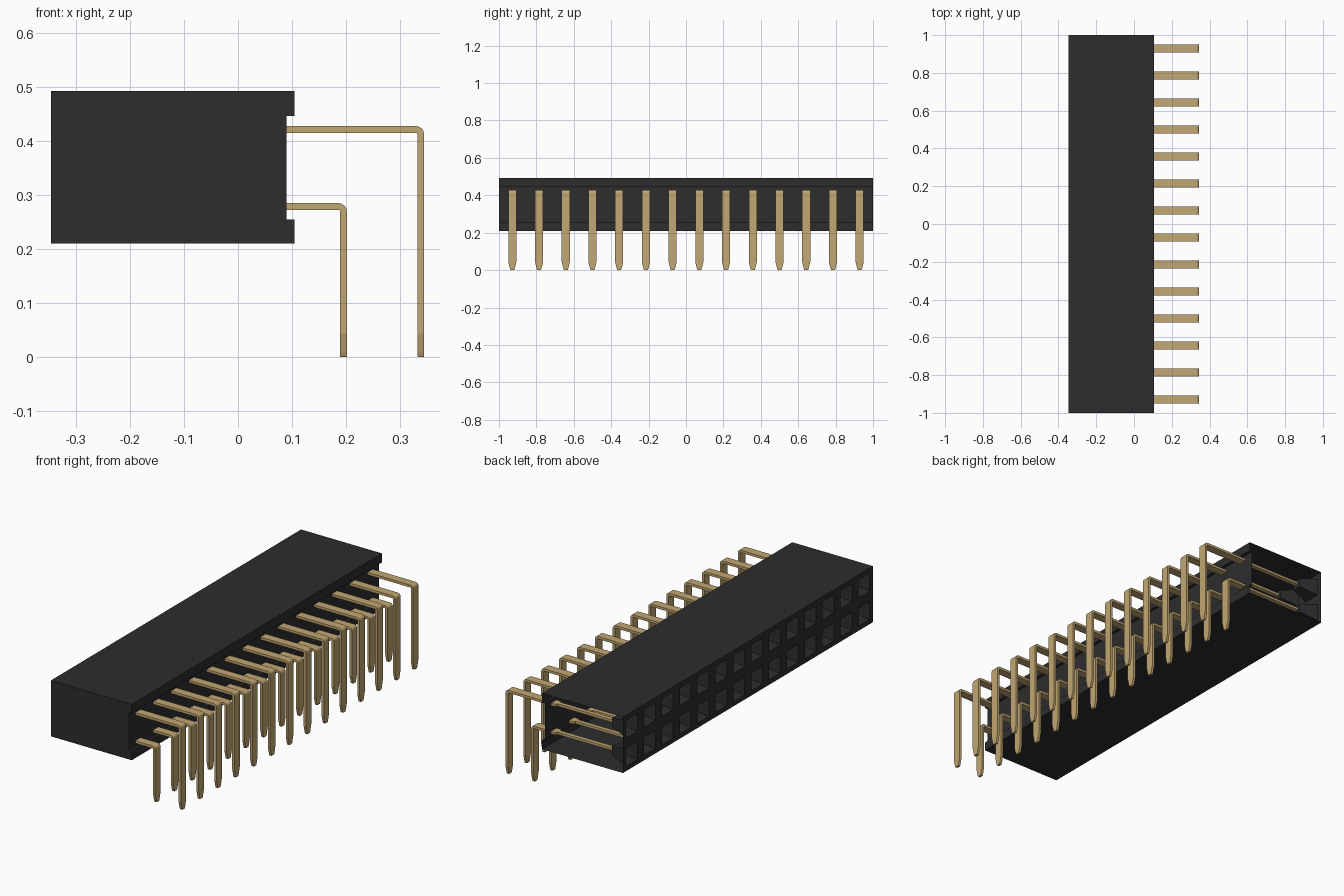
import bpy, bmesh, math
from mathutils import Vector

if "Cube" in bpy.data.objects:
    bpy.data.objects.remove(bpy.data.objects["Cube"], do_unlink=True)


def material(name, rgb):
    m = bpy.data.materials.new(name)
    m.use_nodes = True
    m.diffuse_color = (*rgb, 1)
    m.node_tree.nodes["Principled BSDF"].inputs["Base Color"].default_value = (*rgb, 1)
    return m


def finish(bm, name, mat):
    bmesh.ops.remove_doubles(bm, verts=bm.verts, dist=1e-5)
    bmesh.ops.recalc_face_normals(bm, faces=bm.faces)
    mesh = bpy.data.meshes.new(name)
    bm.to_mesh(mesh)
    bm.free()
    mesh.materials.append(mat)
    return mesh


def add(name, mesh, y=0):
    ob = bpy.data.objects.new(name, mesh)
    ob.location.y = y
    bpy.context.collection.objects.link(ob)


black = material("black plastic", (0.026, 0.026, 0.026))
gold = material("pale gold", (0.54, 0.385, 0.17))

COUNT, PITCH = 14, 2 / 14
COLUMNS = [-1 + (i + 0.5) * PITCH for i in range(COUNT)]
ROWS = (0.279, 0.422)
X0, X1, XN = -0.347, 0.105, 0.09      # socket face, rear lips, notch floor
Z0, Z1 = 0.21, 0.493
HOLE, THROAT, DEPTH = 0.045, 0.022, 0.095

# Housing: hollow shell with a notched rear, one end left open
bm = bmesh.new()


def face(*points):
    return bm.faces.new([bm.verts.new(p) for p in points])


profile = [(X0, Z0), (X1, Z0), (X1, 0.255), (XN, 0.255),
           (XN, 0.447), (X1, 0.447), (X1, Z1), (X0, Z1)]
for (xa, za), (xb, zb) in zip(profile, profile[1:]):
    face((xa, -1, za), (xb, -1, zb), (xb, 1, zb), (xa, 1, za))
face(*[(x, -1, z) for x, z in profile])

# Socket face: lattice with a tapered pocket at every contact
ys = [-1] + [y + s for y in COLUMNS for s in (-HOLE, HOLE)] + [1]
zs = [Z0] + [z + s for z in ROWS for s in (-HOLE, HOLE)] + [Z1]


def square(x, y, z, h):
    return [(x, y + a * h, z + b * h) for a, b in ((-1, -1), (1, -1), (1, 1), (-1, 1))]


for i in range(len(ys) - 1):
    for j in range(len(zs) - 1):
        if i % 2 and j % 2:
            yc, zc = (ys[i] + ys[i + 1]) / 2, (zs[j] + zs[j + 1]) / 2
            rim = square(X0, yc, zc, HOLE)
            floor = square(X0 + DEPTH, yc, zc, THROAT)
            for k in range(4):
                n = (k + 1) % 4
                face(rim[k], rim[n], floor[n], floor[k])
            face(*floor)
        else:
            face((X0, ys[i], zs[j]), (X0, ys[i + 1], zs[j]),
                 (X0, ys[i + 1], zs[j + 1]), (X0, ys[i], zs[j + 1]))
add("housing", finish(bm, "housing", black))

# Pins: flat strip, narrow inside, bent down, with a tapered tip
T, W, NARROW, R = 0.0063, 0.0215, 0.011, 0.009


def pin_mesh(name, z, x):
    path = [(X0 + DEPTH, z, 0, NARROW), (0.06, z, 0, NARROW), (0.065, z, 0, W)]
    for k in range(5):
        a = math.pi / 2 * k / 4
        path.append((x - R + R * math.sin(a), z - R + R * math.cos(a), a, W))
    path += [(x, 0.043, math.pi / 2, W), (x, 0.008, math.pi / 2, 0.013),
             (x, 0, math.pi / 2, 0.010)]
    bm = bmesh.new()
    rings = []
    for px, pz, a, w in path:
        n = Vector((math.sin(a), 0, math.cos(a))) * T
        c = Vector((px, 0, pz))
        side = Vector((0, w, 0))
        rings.append([bm.verts.new(p) for p in
                      (c + n - side, c + n + side, c - n + side, c - n - side)])
    for r, s in zip(rings, rings[1:]):
        for k in range(4):
            n = (k + 1) % 4
            bm.faces.new((r[k], r[n], s[n], s[k]))
    bm.faces.new(rings[0])
    bm.faces.new(rings[-1])
    return finish(bm, name, gold)


for label, z, x in (("lower", ROWS[0], 0.1955), ("upper", ROWS[1], 0.339)):
    mesh = pin_mesh(label + "_pin", z, x)
    for i, y in enumerate(COLUMNS):
        add(f"{label}_pin_{i + 1}", mesh, y)
